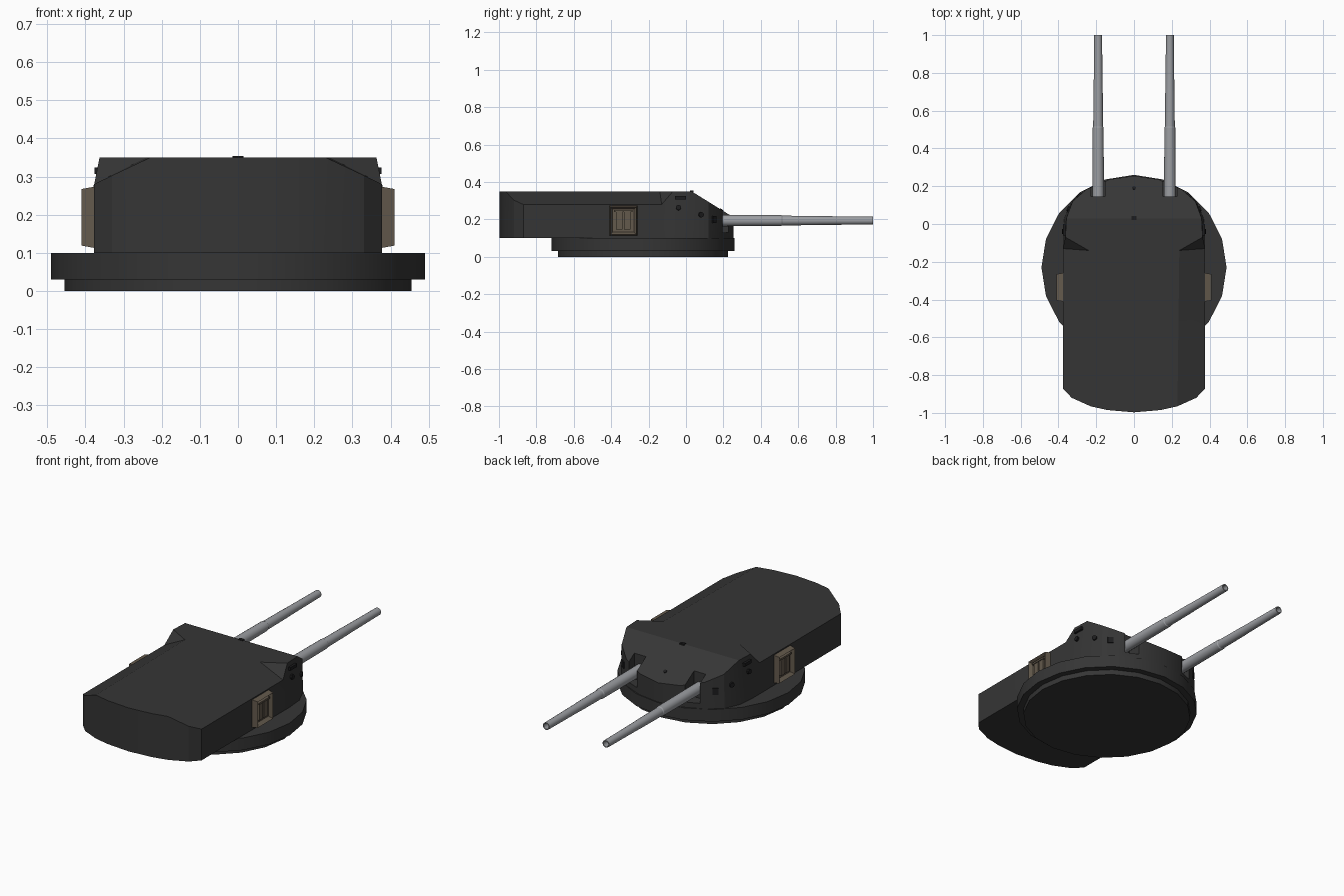
import bpy, bmesh, math
from mathutils import Matrix, Vector

cube = bpy.data.objects.get("Cube")
if cube:
    bpy.data.objects.remove(cube, do_unlink=True)


def material(name, rgb):
    m = bpy.data.materials.new(name)
    m.use_nodes = True
    m.diffuse_color = (*rgb, 1)
    bsdf = m.node_tree.nodes["Principled BSDF"]
    bsdf.inputs["Base Color"].default_value = (*rgb, 1)
    bsdf.inputs["Roughness"].default_value = 0.7
    return m


DARK = material("dark armour", (0.036, 0.036, 0.036))
STEEL = material("gun steel", (0.33, 0.34, 0.36))
BROWN = material("brown fitting", (0.125, 0.1, 0.072))
BLACK = material("black fitting", (0.012, 0.012, 0.013))


def finish(name, bm, *mats, smooth=None):
    bmesh.ops.recalc_face_normals(bm, faces=bm.faces)
    me = bpy.data.meshes.new(name)
    bm.to_mesh(me)
    bm.free()
    for m in mats:
        me.materials.append(m)
    ob = bpy.data.objects.new(name, me)
    bpy.context.collection.objects.link(ob)
    bpy.ops.object.select_all(action="DESELECT")
    ob.select_set(True)
    bpy.context.view_layer.objects.active = ob
    if smooth:
        bpy.ops.object.shade_smooth_by_angle(angle=math.radians(smooth))
    return ob


def box(name, centre, size, mat, turn=0):
    bm = bmesh.new()
    m = Matrix.Translation(centre) @ Matrix.Rotation(turn, 4, "Z") @ Matrix.Diagonal((*size, 1))
    bmesh.ops.create_cube(bm, size=1, matrix=m)
    return finish(name, bm, mat)


def disc(name, centre, normal, radius, depth, mat, sides=10):
    bm = bmesh.new()
    rot = Vector(normal).to_track_quat("Z", "Y").to_matrix().to_4x4()
    bmesh.ops.create_cone(bm, cap_ends=True, segments=sides, radius1=radius, radius2=radius,
                          depth=depth, matrix=Matrix.Translation(centre) @ rot)
    return finish(name, bm, mat, smooth=30)


def lathe(name, profile, x, z, sides, mat):
    """Turn (y, radius) pairs around an axis along y."""
    bm = bmesh.new()
    rings = []
    for y, r in profile:
        rings.append([bm.verts.new((x + r * math.cos(a), y, z + r * math.sin(a)))
                      for a in (math.tau * i / sides for i in range(sides))])
    for a, b in zip(rings, rings[1:]):
        for i in range(sides):
            j = (i + 1) % sides
            bm.faces.new((a[i], a[j], b[j], b[i]))
    bm.faces.new(rings[0])
    bm.faces.new(rings[-1])
    return finish(name, bm, mat, smooth=30)


# Turntable rings
for name, radius, z0, z1 in (("lower_ring", 0.455, 0, 0.032), ("upper_ring", 0.49, 0.03, 0.1)):
    disc(name, (0, -0.23, (z0 + z1) / 2), (0, 0, 1), radius, z1 - z0, DARK, 20)


# Armoured house: a floor outline, a wall-top outline and roof panels
def slope(y):
    return 0.35 - 0.62 * (y - 0.03)


FLOOR, ROOF = 0.1, 0.35
# Each station, rear to front: floor x, top x, y, top z
stations = [(0, 0, -0.997, ROOF), (0.14, 0.14, -0.985, ROOF), (0.23, 0.23, -0.965, ROOF),
            (0.33, 0.33, -0.92, 0.303), (0.377, 0.377, -0.87, 0.28),
            (0.377, 0.377, -0.13, 0.28), (0.377, 0.363, -0.07, ROOF),
            (0.369, 0.358, 0.03, ROOF), (0.33, 0.325, 0.12, slope(0.12)),
            (0.25, 0.25, 0.185, slope(0.185)), (0.13, 0.13, 0.236, slope(0.236)),
            (0, 0, 0.255, slope(0.255))]
bm = bmesh.new()
halves = []
for side in (1, -1):
    low, top = [], []
    for i, (fx, tx, y, z) in enumerate(stations):
        if side < 0 and fx == 0:
            low.append(halves[0][0][i])
            top.append(halves[0][1][i])
        else:
            low.append(bm.verts.new((side * fx, y, FLOOR)))
            top.append(bm.verts.new((side * tx, y, z)))
    crease = bm.verts.new((side * 0.24, -0.14, ROOF))
    halves.append((low, top, crease))
    for i in range(len(stations) - 1):
        bm.faces.new((low[i], low[i + 1], top[i + 1], top[i]))
    bm.faces.new((top[2], top[3], top[4]))
    bm.faces.new((top[2], top[4], top[5], crease))
    bm.faces.new((crease, top[5], top[6]))
(low_l, top_l, cr_l), (low_r, top_r, cr_r) = halves
bm.faces.new(low_l + low_r[-2:0:-1])
bm.faces.new(top_l[:3] + [cr_l] + top_l[6:8] + top_r[7:5:-1] + [cr_r] + top_r[2:0:-1])
bm.faces.new(top_l[7:] + top_r[-2:6:-1])
house = finish("armoured_house", bm, DARK)

# Gun ports cut through the front slope
for side in (1, -1):
    cutter = box("port_cutter", (side * 0.19, 0.25, 0.28), (0.074, 0.21, 0.3), DARK)
    cutter.hide_render = True
    mod = house.modifiers.new("port", "BOOLEAN")
    mod.operation, mod.solver, mod.object = "DIFFERENCE", "EXACT", cutter
    bpy.context.view_layer.objects.active = house
    bpy.ops.object.modifier_apply(modifier=mod.name)
    bpy.data.objects.remove(cutter, do_unlink=True)
bpy.ops.object.select_all(action="DESELECT")
house.select_set(True)
bpy.context.view_layer.objects.active = house
bpy.ops.object.shade_smooth_by_angle(angle=math.radians(20))

# Guns: thick sleeve, stepped and tapered barrel, hollow muzzle
gun = [(0.145, 0.031), (0.51, 0.029), (0.515, 0.026), (0.7, 0.0245), (0.72, 0.0235),
       (1, 0.021), (1, 0.016), (0.93, 0.016)]
for side, word in ((1, "left"), (-1, "right")):
    lathe(word + "_gun", gun, side * 0.19, 0.194, 16, STEEL)

    # Side locker: tapered frame with a sunk panel
    bm = bmesh.new()
    bmesh.ops.create_cube(bm, size=1, matrix=Matrix.Translation((side * 0.387, -0.335, 0.193))
                          @ Matrix.Diagonal((0.046, 0.155, 0.165, 1)))
    bm.normal_update()
    face = max(bm.faces, key=lambda f: f.normal.x * side)
    lip = bmesh.ops.extrude_discrete_faces(bm, faces=[face])["faces"][0]
    bmesh.ops.remove_doubles(bm, verts=bm.verts, dist=0.00001)
    lip = max(bm.faces, key=lambda f: f.calc_center_median().x * side)
    for v in lip.verts:
        if abs(v.co.x) > 0.4:
            v.co.y = -0.335 + (v.co.y + 0.335) * 0.9
            v.co.z = 0.193 + (v.co.z - 0.193) * 0.9
    bm.normal_update()
    bmesh.ops.inset_individual(bm, faces=[lip], thickness=0.018)
    for v in lip.verts:
        v.co.x -= side * 0.022
    finish(word + "_locker", bm, BROWN)
    for y in (-0.356, -0.314):
        box(word + "_locker_door", (side * 0.391, y, 0.193), (0.014, 0.034, 0.095), BROWN)
    box(word + "_locker_bar", (side * 0.393, -0.335, 0.245), (0.02, 0.1, 0.01), BROWN)

    # Sight hoods, bolts and front vision block on the cheek
    box(word + "_sight_hood", (side * 0.366, -0.03, 0.315), (0.02, 0.06, 0.018), BLACK)
    disc(word + "_rear_port", (side * 0.374, -0.04, 0.263), (side, 0, 0.1), 0.014, 0.012, BLACK)
    disc(word + "_front_port", (side * 0.347, 0.08, 0.225), (side, 0.45, 0), 0.014, 0.014, BLACK)
    box(word + "_vision_block", (side * 0.293, 0.15, 0.2), (0.012, 0.03, 0.036), BLACK,
        side * math.radians(51))

# Roof fittings on the centre line
box("roof_sight", (0, 0.03, 0.35), (0.028, 0.018, 0.008), BLACK)
disc("slope_port", (0, 0.19, slope(0.19)), (0, 0.62, 1), 0.01, 0.008, BLACK)
